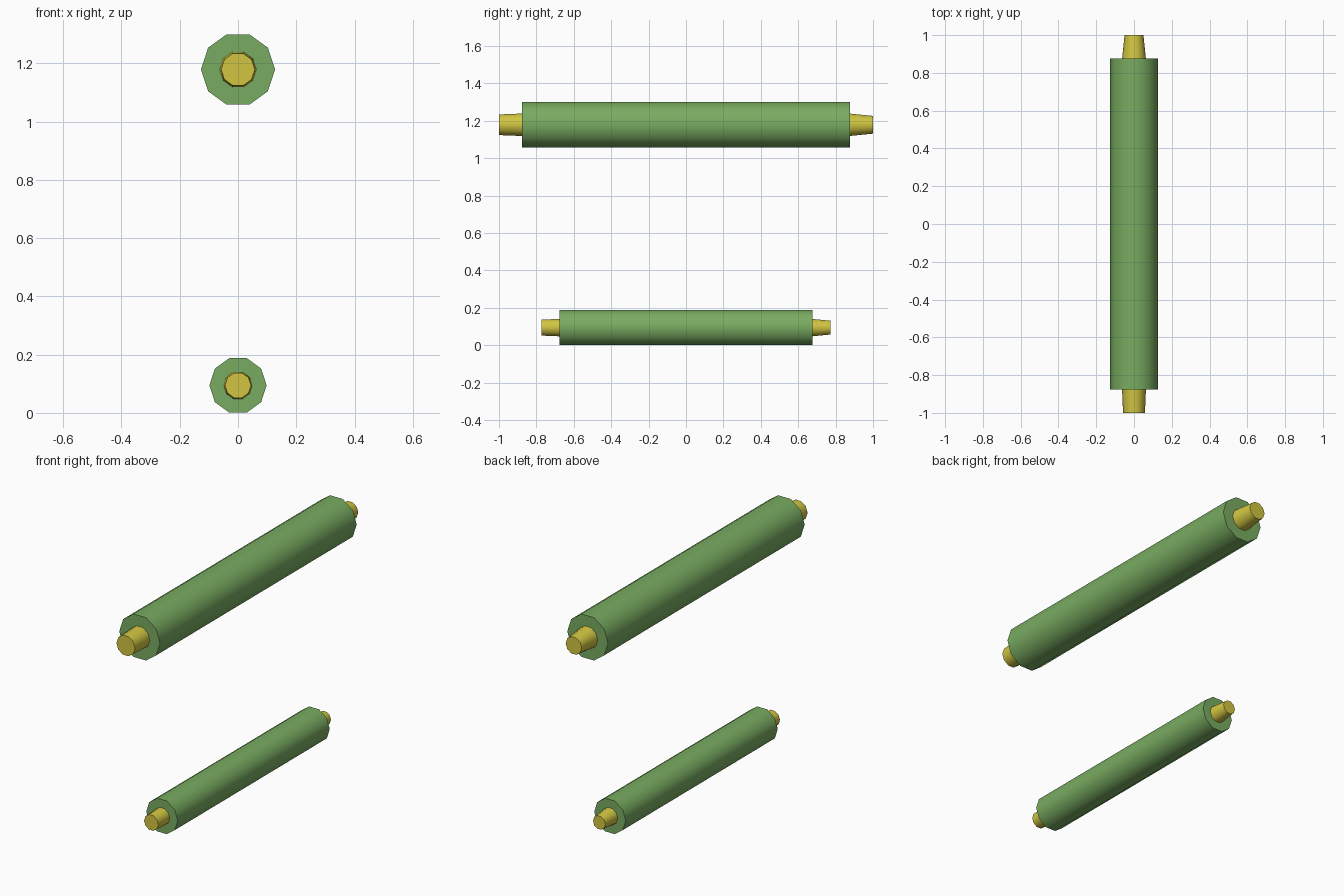
import bpy, bmesh, math

if "Cube" in bpy.data.objects:
    bpy.data.objects.remove(bpy.data.objects["Cube"])

SIDES = 10


def material(name, rgb):
    m = bpy.data.materials.new(name)
    m.diffuse_color = (*rgb, 1)
    m.use_nodes = True
    m.node_tree.nodes["Principled BSDF"].inputs["Base Color"].default_value = m.diffuse_color
    return m


GREEN = material("leaf green", (0.19, 0.41, 0.12))
YELLOW = material("mustard yellow", (0.64, 0.56, 0.055))


def prism(name, stations, z, mat):
    """Ten-sided rod along y, lofted through (y, radius) stations, capped."""
    bm = bmesh.new()
    rings = []
    for y, r in stations:
        angles = [2 * math.pi * i / SIDES for i in range(SIDES)]
        rings.append([bm.verts.new((r * math.cos(a), y, z + r * math.sin(a))) for a in angles])
    for a, b in zip(rings, rings[1:]):
        for i in range(SIDES):
            j = (i + 1) % SIDES
            bm.faces.new((a[i], a[j], b[j], b[i]))
    bm.faces.new(rings[0])
    bm.faces.new(rings[-1])
    bmesh.ops.recalc_face_normals(bm, faces=bm.faces)
    mesh = bpy.data.meshes.new(name)
    bm.to_mesh(mesh)
    bm.free()
    mesh.materials.append(mat)
    ob = bpy.data.objects.new(name, mesh)
    bpy.context.collection.objects.link(ob)
    # Smooth around the barrel, sharp at the end caps
    bpy.ops.object.select_all(action='DESELECT')
    ob.select_set(True)
    bpy.context.view_layer.objects.active = ob
    bpy.ops.object.shade_smooth_by_angle(angle=math.radians(50))
    return ob


def roller(name, s, z):
    # Green barrel
    prism(name + "_barrel", [(-0.876 * s, 0.127 * s), (0.876 * s, 0.127 * s)], z, GREEN)
    # Tapered axle stubs; the back one narrows more
    prism(name + "_front_axle", [(-s, 0.058 * s), (-0.87 * s, 0.0635 * s)], z, YELLOW)
    prism(name + "_back_axle", [(0.87 * s, 0.0635 * s), (s, 0.050 * s)], z, YELLOW)


roller("upper_roller", 1.0, 1.179)
roller("lower_roller", 0.773, 0.0945)
